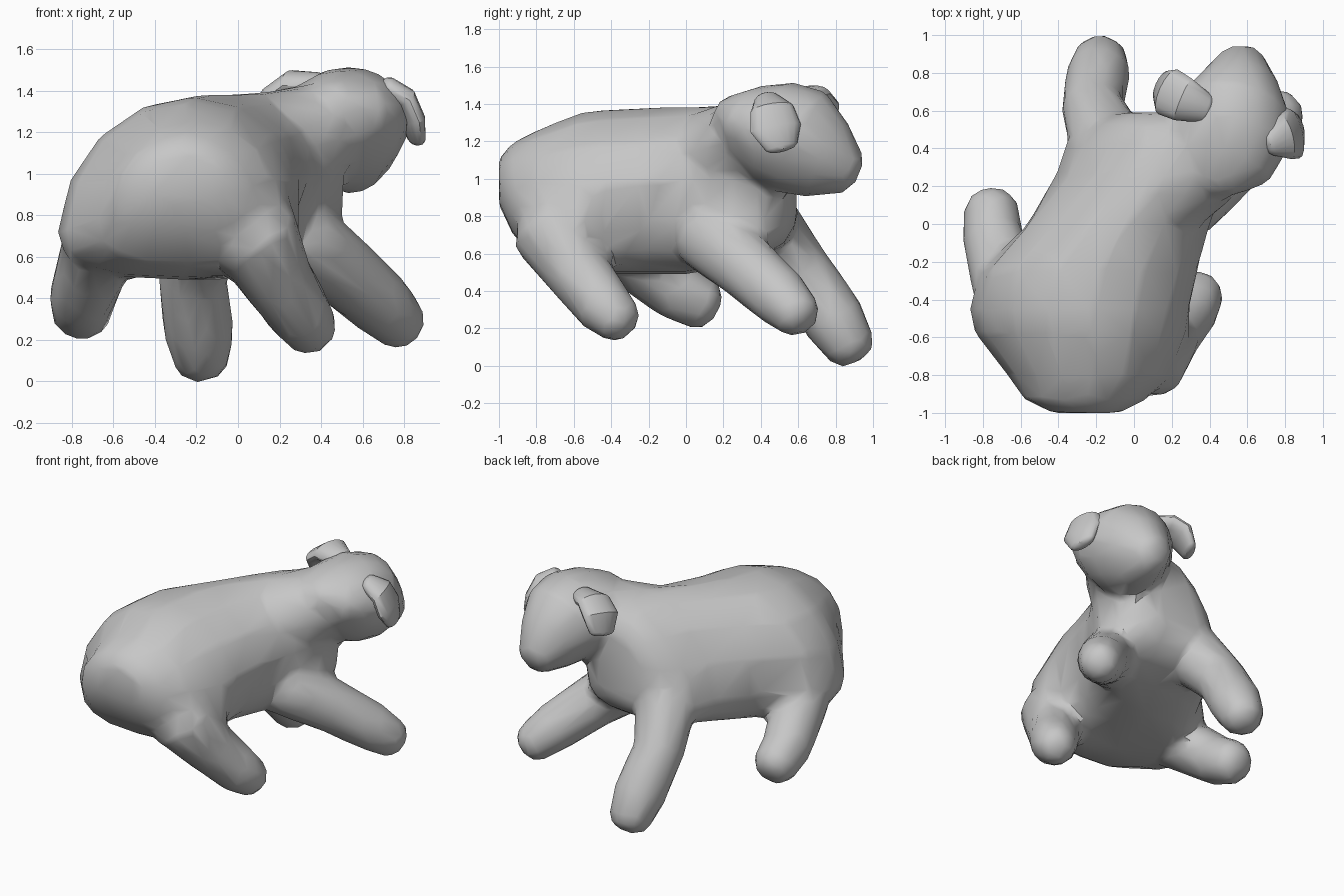
import bpy, bmesh, math
from mathutils import Vector

cube = bpy.data.objects.get("Cube")
if cube:
    bpy.data.objects.remove(cube, do_unlink=True)

fur = bpy.data.materials.new("plain_grey")
fur.use_nodes = True
grey = (0.57, 0.57, 0.57, 1)
fur.diffuse_color = grey
fur.node_tree.nodes["Principled BSDF"].inputs["Base Color"].default_value = grey

SIDES = 16
ANGLES = [2 * math.pi * i / SIDES for i in range(SIDES)]


def skin(bm, rings):
    """Join rings of points into a closed tube."""
    loops = [[bm.verts.new(p) for p in ring] for ring in rings]
    for a, b in zip(loops, loops[1:]):
        for i in range(SIDES):
            j = (i + 1) % SIDES
            bm.faces.new((a[i], a[j], b[j], b[i]))
    bm.faces.new(loops[0][::-1])
    bm.faces.new(loops[-1])


def limb(bm, stations, hint=(0, 0, 1), cap=0.6, jaw=1.0):
    """Tube with rounded ends; stations are (centre, width, height).
    jaw narrows the underside."""
    st = [(Vector(c), w, h) for c, w, h in stations]
    head = (st[0][0] - st[1][0]).normalized()
    tail = (st[-1][0] - st[-2][0]).normalized()

    def rounded(end, way):
        c, w, h = end
        r = min(w, h) * cap
        return [(c + way * r * 0.7, w * 0.75, h * 0.75),
                (c + way * r, w * 0.35, h * 0.35)]
    st = rounded(st[0], head)[::-1] + st + rounded(st[-1], tail)
    rings = []
    for i, (c, w, h) in enumerate(st):
        t = (st[min(i + 1, len(st) - 1)][0] - st[max(i - 1, 0)][0]).normalized()
        side = t.cross(Vector(hint)).normalized()
        up = side.cross(t)
        ring = []
        for a in ANGLES:
            x, z = math.cos(a), math.sin(a)
            x *= 1 + (jaw - 1) * max(-z, 0)
            ring.append(c + side * w * x + up * h * z)
        rings.append(ring)
    skin(bm, rings)


def finish(bm, name):
    bmesh.ops.recalc_face_normals(bm, faces=bm.faces)
    mesh = bpy.data.meshes.new(name)
    bm.to_mesh(mesh)
    bm.free()
    ob = bpy.data.objects.new(name, mesh)
    bpy.context.collection.objects.link(ob)
    mesh.materials.append(fur)
    return ob


# Torso: (y, centre x, half width, bottom z, widest z, top z, lean, left tuck, right tuck)
TORSO = [
    (-1.0, -0.25, 0.18, 0.86, 0.98, 1.11, 0, 0, 0),
    (-0.93, -0.26, 0.32, 0.71, 0.90, 1.19, 0, 0, 0),
    (-0.8, -0.23, 0.44, 0.56, 0.78, 1.26, 0.04, 0, 0),
    (-0.58, -0.27, 0.57, 0.50, 0.72, 1.35, 0.06, 0, 0),
    (-0.45, -0.26, 0.61, 0.49, 0.72, 1.37, 0.06, 0.14, 0),
    (-0.25, -0.22, 0.62, 0.49, 0.73, 1.38, 0.06, 0.2, 0.04),
    (0.0, -0.10, 0.53, 0.49, 0.75, 1.385, 0.1, 0.12, 0.1),
    (0.25, 0.03, 0.47, 0.53, 0.76, 1.4, 0.2, 0, 0.03),
    (0.42, 0.06, 0.42, 0.58, 0.78, 1.38, 0.25, 0, 0),
    (0.53, 0.08, 0.32, 0.65, 0.84, 1.33, 0.25, 0, 0),
    (0.59, 0.10, 0.18, 0.75, 0.92, 1.2, 0.15, 0, 0),
]


def torso_ring(y, xc, hw, zb, zc, zt, lean, left, right):
    ring = []
    for a in ANGLES:
        c, s = math.cos(a), math.sin(a)
        # lower half is squarer than the back
        power = 0.75 if s < 0 else 1.0
        z = s * (zt - zc) if s > 0 else -abs(s) ** power * (zc - zb)
        x = math.copysign(abs(c) ** power, c) * hw + lean * max(z, 0)
        # flanks draw in between the thigh and the shoulder
        low = max(0, min(1, (1.05 - zc - z) / 0.45))
        x -= low * (left * max(c, 0) - right * max(-c, 0))
        ring.append((xc + x, y, zc + z))
    return ring


bm = bmesh.new()
skin(bm, [torso_ring(*row) for row in TORSO])

# Neck
limb(bm, [((0.16, 0.2, 1.13), 0.28, 0.26), ((0.32, 0.33, 1.18), 0.28, 0.25),
          ((0.47, 0.46, 1.23), 0.25, 0.22)])

# Head, from the back of the skull to the muzzle
limb(bm, [((0.4, 0.24, 1.34), 0.17, 0.12), ((0.46, 0.34, 1.3), 0.28, 0.21),
          ((0.51, 0.47, 1.25), 0.32, 0.285), ((0.53, 0.61, 1.2), 0.3, 0.3),
          ((0.56, 0.75, 1.1), 0.21, 0.23), ((0.57, 0.86, 1.05), 0.14, 0.145)],
     cap=0.5, jaw=0.82)

# Legs: centres and radii from hip or shoulder to paw
LEGS = [
    [((0.06, -0.71, 0.73), 0.23), ((0.19, -0.57, 0.49), 0.175),
     ((0.31, -0.43, 0.31), 0.155), ((0.355, -0.355, 0.24), 0.13)],
    [((-0.62, -0.46, 0.75), 0.21), ((-0.7, -0.25, 0.56), 0.175),
     ((-0.75, -0.05, 0.4), 0.16), ((-0.755, 0.09, 0.33), 0.145)],
    [((-0.14, 0.42, 0.75), 0.2), ((-0.22, 0.62, 0.5), 0.165),
     ((-0.19, 0.79, 0.25), 0.17), ((-0.175, 0.88, 0.1), 0.14)],
    [((0.28, 0.12, 0.7), 0.2), ((0.5, 0.31, 0.54), 0.175),
     ((0.69, 0.5, 0.37), 0.16), ((0.79, 0.6, 0.27), 0.13)],
]
for leg in LEGS:
    limb(bm, [(c, r, r) for c, r in leg])
body = finish(bm, "body")

# Drooping ears
EARS = {
    "left_ear": ([((0.72, 0.43, 1.42), 0.07, 0.05), ((0.8, 0.46, 1.37), 0.12, 0.055),
                  ((0.84, 0.48, 1.27), 0.14, 0.055), ((0.86, 0.51, 1.17), 0.09, 0.04)],
                 (1, 0.2, 0.3)),
    "right_ear": ([((0.38, 0.61, 1.43), 0.08, 0.06), ((0.26, 0.66, 1.44), 0.12, 0.06),
                   ((0.18, 0.7, 1.38), 0.13, 0.06), ((0.15, 0.73, 1.28), 0.09, 0.04)],
                  (-0.7, 0.2, 0.7)),
}
parts = [body]
for name, (stations, hint) in EARS.items():
    bm = bmesh.new()
    limb(bm, stations, hint)
    parts.append(finish(bm, name))

# Fuse the torso, head and legs into one faceted skin
fuse = body.modifiers.new("fuse", "REMESH")
fuse.mode = "VOXEL"
fuse.voxel_size = 0.03
soften = body.modifiers.new("soften", "SMOOTH")
soften.factor = 0.5
soften.iterations = 4
facet = body.modifiers.new("facet", "DECIMATE")
facet.ratio = 0.06
bpy.context.view_layer.objects.active = body
for m in list(body.modifiers):
    bpy.ops.object.modifier_apply(modifier=m.name)

for p in parts:
    bpy.ops.object.select_all(action="DESELECT")
    p.select_set(True)
    bpy.context.view_layer.objects.active = p
    bpy.ops.object.shade_smooth_by_angle(angle=math.radians(35))
